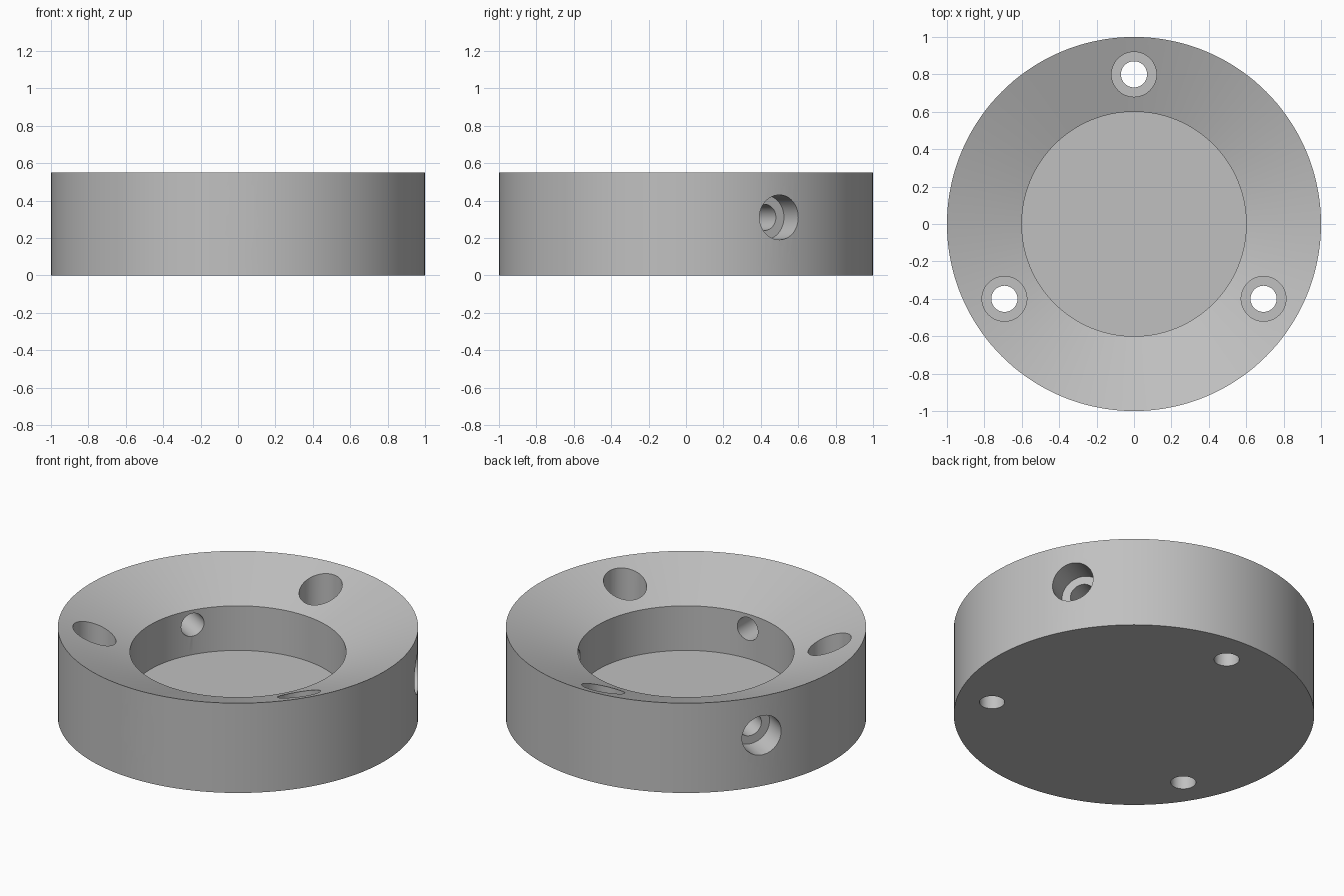
import bpy
import bmesh
from math import radians, pi
from mathutils import Matrix, Vector

default = bpy.data.objects.get("Cube")
if default:
    bpy.data.objects.remove(default, do_unlink=True)

HEIGHT = 0.55
HOLE_R, HEAD_R = 0.07, 0.12

grey = bpy.data.materials.new("plain grey")
grey.use_nodes = True
colour = (0.53, 0.53, 0.53, 1)
grey.diffuse_color = colour
grey.node_tree.nodes["Principled BSDF"].inputs["Base Color"].default_value = colour


def lathe(name, profile, steps):
    """Spin an (r, z) profile that starts and ends on the z axis into a solid."""
    bm = bmesh.new()
    verts = [bm.verts.new((r, 0, z)) for r, z in profile]
    edges = [bm.edges.new(pair) for pair in zip(verts, verts[1:])]
    bmesh.ops.spin(bm, geom=verts + edges, cent=(0, 0, 0), axis=(0, 0, 1),
                   angle=2 * pi, steps=steps, use_merge=True)
    bmesh.ops.remove_doubles(bm, verts=bm.verts, dist=1e-5)
    bmesh.ops.recalc_face_normals(bm, faces=bm.faces)
    mesh = bpy.data.meshes.new(name)
    bm.to_mesh(mesh)
    bm.free()
    mesh.materials.append(grey)
    obj = bpy.data.objects.new(name, mesh)
    bpy.context.collection.objects.link(obj)
    return obj


def stepped_bore(name, start, shoulder, end):
    """Cutter for a through hole with a wider counterbore."""
    return lathe(name, [(0, start), (HOLE_R, start), (HOLE_R, shoulder),
                        (HEAD_R, shoulder), (HEAD_R, end), (0, end)], 48)


# Round body with a funnel-shaped rim and a flat-bottomed recess
body = lathe("round_housing", [(0, 0), (1, 0), (1, HEIGHT), (0.6, 0.4),
                               (0.6, 0.127), (0, 0.127)], 144)

# Three upright screw holes alternate with three sideways screw holes
cutters = []
for i in range(3):
    upright = stepped_bore("upright_hole_cutter", -0.1, 0.24, 0.7)
    upright.matrix_world = (Matrix.Rotation(radians(90 + 120 * i), 4, "Z")
                            @ Matrix.Translation((0.8, 0, 0)))
    side = stepped_bore("side_hole_cutter", 0.4, 0.84, 1.1)
    side.matrix_world = (Matrix.Translation((0, 0, 0.31))
                         @ Matrix.Rotation(radians(30 + 120 * i), 4, "Z")
                         @ Matrix.Rotation(radians(90), 4, "Y"))
    cutters += [upright, side]

bpy.context.view_layer.objects.active = body
for cutter in cutters:
    cutter.hide_render = True
    cut = body.modifiers.new("hole", "BOOLEAN")
    cut.operation = "DIFFERENCE"
    cut.solver = "EXACT"
    cut.object = cutter
    bpy.ops.object.modifier_apply(modifier=cut.name)
for cutter in cutters:
    bpy.data.objects.remove(cutter, do_unlink=True)

# Smooth curved walls, crisp rims
bpy.ops.object.select_all(action="DESELECT")
body.select_set(True)
bpy.ops.object.shade_smooth_by_angle(angle=radians(15))
